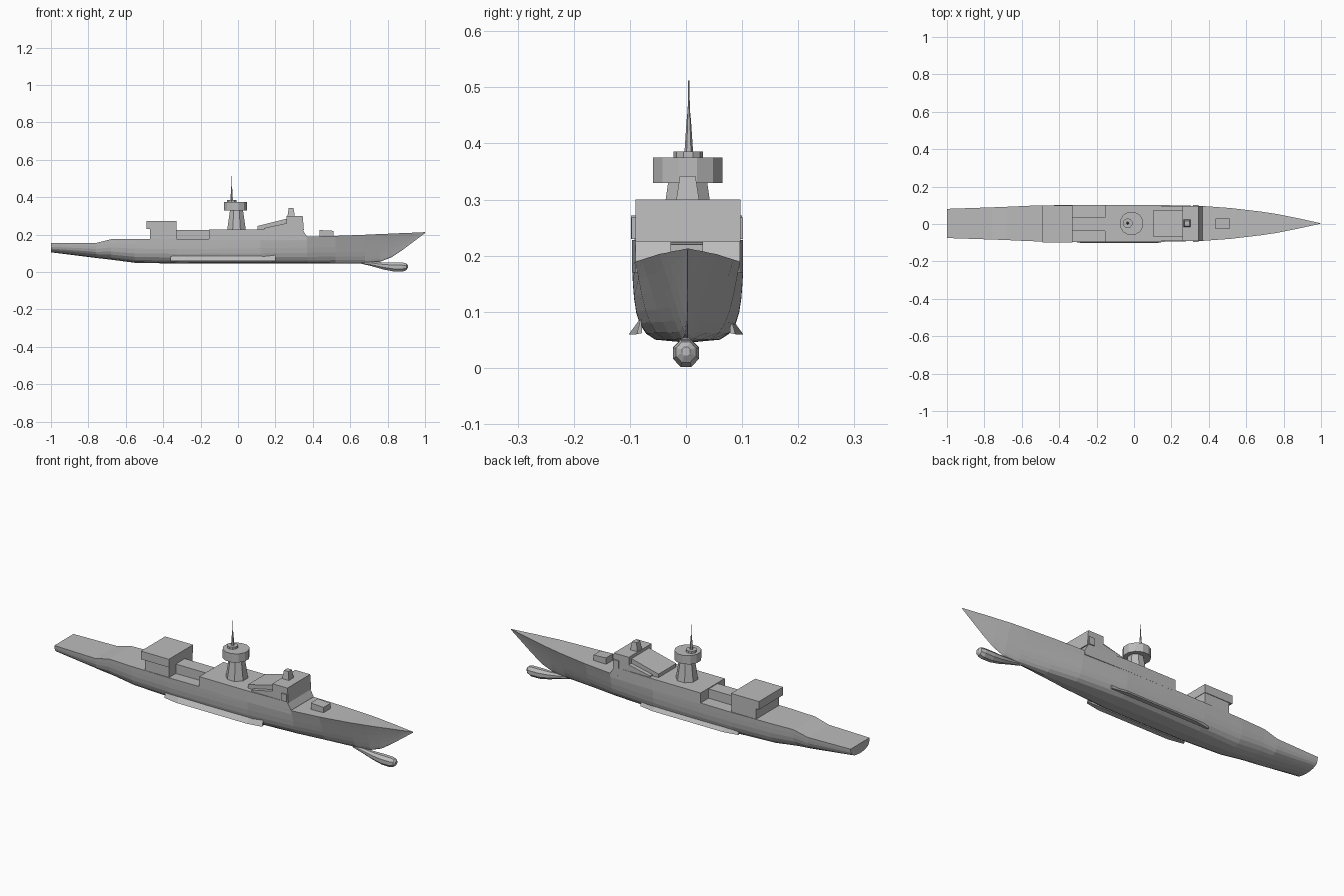
import bpy, bmesh, math

cube = bpy.data.objects.get("Cube")
if cube:
    bpy.data.objects.remove(cube, do_unlink=True)

GREY = (0.5, 0.5, 0.5, 1.0)
MID = 0.003  # centreline offset

paint = bpy.data.materials.new("naval_grey")
paint.use_nodes = True
paint.diffuse_color = GREY
paint.node_tree.nodes["Principled BSDF"].inputs["Base Color"].default_value = GREY


def finish(name, bm):
    bmesh.ops.remove_doubles(bm, verts=bm.verts, dist=1e-5)
    bmesh.ops.recalc_face_normals(bm, faces=bm.faces)
    mesh = bpy.data.meshes.new(name)
    bm.to_mesh(mesh)
    bm.free()
    mesh.materials.append(paint)
    obj = bpy.data.objects.new(name, mesh)
    bpy.context.collection.objects.link(obj)
    return obj


def loft(name, rings):
    """Skin a list of closed rings and cap both ends."""
    bm = bmesh.new()
    loops = [[bm.verts.new(p) for p in ring] for ring in rings]
    n = len(loops[0])
    for a, b in zip(loops, loops[1:]):
        for i in range(n):
            j = (i + 1) % n
            bm.faces.new((a[i], a[j], b[j], b[i]))
    bm.faces.new(loops[0])
    bm.faces.new(loops[-1])
    return finish(name, bm)


def profile(name, points, y0, y1):
    """Extrude a side outline (x, z) across the ship."""
    return loft(name, [[(x, y, z) for x, z in points] for y in (y0, y1)])


def box(name, x0, x1, y0, y1, z0, z1):
    return profile(name, [(x0, z0), (x1, z0), (x1, z1), (x0, z1)], y0, y1)


def turned(name, cx, cy, sides, levels):
    """Stack regular rings of (radius, z)."""
    rings = []
    for r, z in levels:
        rings.append([(cx + r * math.cos(math.tau * (i + 0.5) / sides),
                       cy + r * math.sin(math.tau * (i + 0.5) / sides), z)
                      for i in range(sides)])
    return loft(name, rings)


# Hull stations: x, half width, deck z, keel z, fullness, bilge exponent
stations = [
    (-1.0, .078, .155, .105, 1, .50),
    (-.76, .086, .155, .075, 1, .45),
    (-.68, .089, .175, .066, 1, .42),
    (-.55, .095, .175, .049, 1, .38),
    (-.33, .099, .175, .045, 1, .28),
    (-.10, .099, .177, .045, 1, .25),
    (.12, .099, .182, .045, 1, .26),
    (.37, .093, .189, .045, .82, .30),
    (.52, .082, .193, .045, .58, .35),
    (.68, .063, .199, .046, .32, .40),
    (.76, .051, .203, .055, .2, .40),
    (.82, .039, .205, .078, .12, .40),
    (.88, .027, .208, .118, .08, .40),
    (.94, .014, .210, .163, .05, .40),
    (1.0, .0005, .213, .208, 0, .40),
]
HEIGHTS = (1, .8, .6, .4, .25, .12, .04)


def section(x, half, deck, keel, full, power):
    side = []
    for u in HEIGHTS:
        round_part = (1 - (1 - u) ** 4) ** power * (.93 + .07 * u)
        w = half * (full * round_part + (1 - full) * u ** 1.3)
        side.append((w, keel + u * (deck - keel)))
    ring = [(x, MID + w, z) for w, z in side] + [(x, MID, keel)]
    return ring + [(x, MID - w, z) for w, z in reversed(side)]


loft("hull", [section(*s) for s in stations])

# Bulb under the bow
bulb = []
for x, r, z in ((.66, .006, .05), (.72, .013, .042), (.78, .02, .032),
                (.83, .025, .027), (.88, .025, .026), (.9, .019, .028), (.908, .008, .03)):
    bulb.append([(x, r * math.cos(math.tau * (i + .5) / 8),
                  z + r * 1.04 * math.sin(math.tau * (i + .5) / 8)) for i in range(8)])
loft("bow_bulb", bulb)

# Bilge keels
for label, s in (("left", 1), ("right", -1)):
    fin = []
    for x, out in ((-.36, .088), (-.28, .102), (.12, .102), (.2, .088)):
        fin.append([(x, s * .08, .09), (x, s * out, .06), (x, s * .078, .062)])
    loft(label + "_bilge_keel", fin)

# Midship deckhouse, following the hull sides
outline = ((-.155, .099), (.12, .099), (.345, .0935))
house = [[(x, MID + s * w, z) for s, z in ((1, .17), (1, .228), (-1, .228), (-1, .17))]
         for x, w in outline]
house.append([(.366, MID + s * w, z) for s, w, z in
              ((1, .093, .17), (1, .093, .192), (-1, .093, .192), (-1, .093, .17))])
loft("midship_deckhouse", house)
box("boat_deck_spine", -.34, -.15, -.038, .036, .17, .224)

# Aft hangar
box("hangar_base", -.47, -.33, -.092, .097, .17, .235)
box("hangar_roof_block", -.488, -.328, -.098, .1, .23, .272)

# Bridge
profile("bridge_aft_slope", [(.105, .225), (.105, .246), (.265, .286), (.3, .286), (.3, .225)],
        -.07, .075)
profile("bridge_side_step", [(.14, .225), (.14, .235), (.265, .262), (.3, .262), (.3, .225)],
        -.09, .096)
profile("bridge", [(.26, .225), (.352, .225), (.346, .3), (.26, .3)], -.09, .097)
box("bridge_wings", .315, .345, -.097, .102, .23, .268)
loft("bridge_director", [[(x, y, z) for x, y in
                          ((cx - a, .003 - b), (cx + a, .003 - b), (cx + a, .003 + b), (cx - a, .003 + b))]
                         for cx, a, b, z in ((.284, .02, .021, .295), (.284, .013, .014, .342))])

# Tower, drum and mast
turned("tower", -.008, MID, 8, [(.054, .225), (.037, .335)])
turned("radar_drum", -.013, MID, 12, [(.064, .33), (.064, .375)])
turned("drum_cap", -.034, .004, 10, [(.026, .37), (.026, .386)])
turned("mast", -.034, .005, 6, [(.008, .38), (.004, .44), (.002, .46), (.001, .512)])

# Forward gun
profile("gun_house", [(.437, .185), (.51, .185), (.51, .22), (.437, .224)], -.028, .03)
